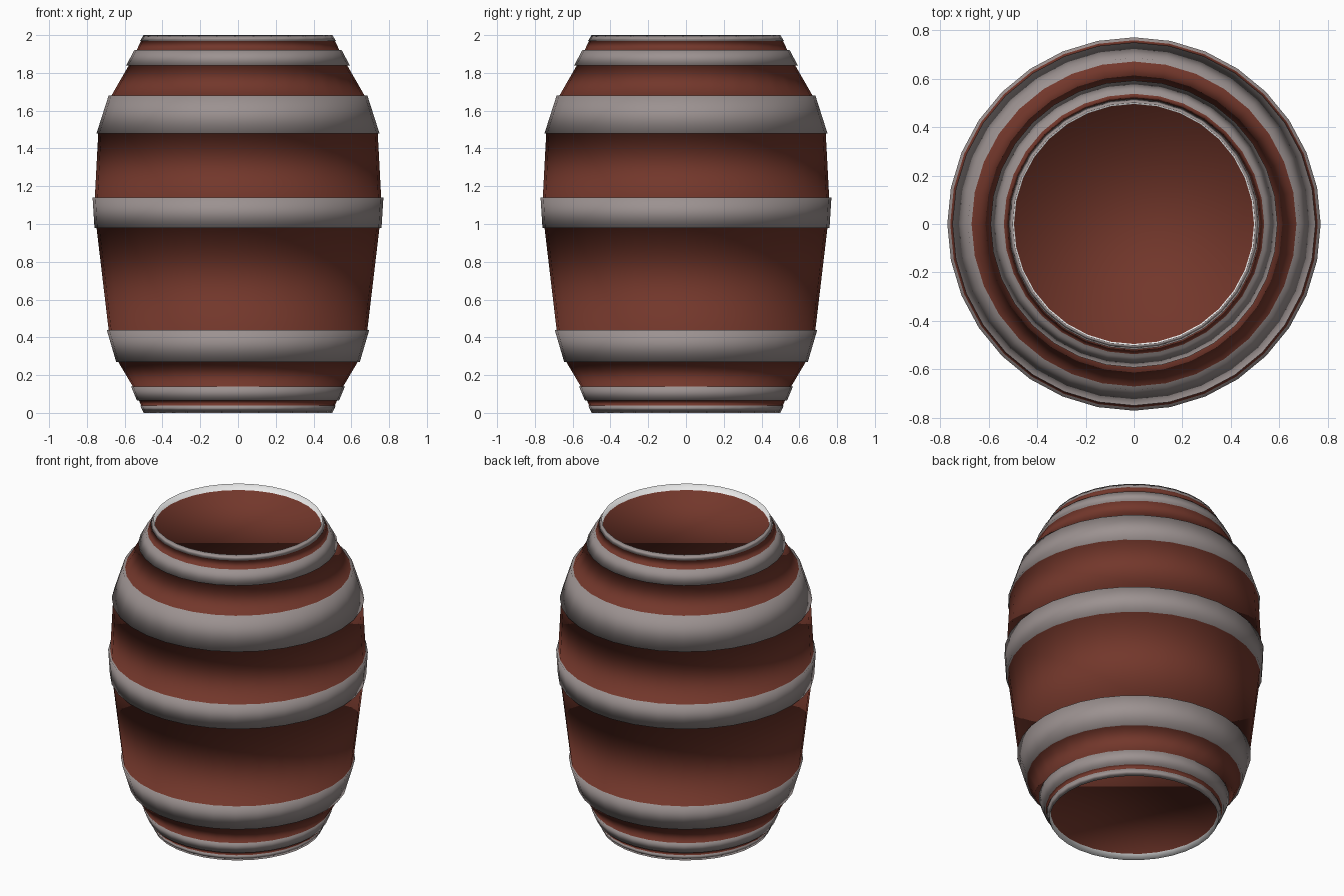
import bpy, bmesh, math

if "Cube" in bpy.data.objects:
    bpy.data.objects.remove(bpy.data.objects["Cube"])

SIDES = 32

def make_material(name, rgb):
    m = bpy.data.materials.new(name)
    m.diffuse_color = (*rgb, 1.0)
    m.use_nodes = True
    m.node_tree.nodes["Principled BSDF"].inputs["Base Color"].default_value = m.diffuse_color
    return m

WOOD, HOOP, RIM = 0, 1, 2
materials = [
    make_material("red_brown_wood", (0.17, 0.038, 0.024)),
    make_material("grey_hoop", (0.33, 0.285, 0.28)),
    make_material("light_rim", (0.8, 0.8, 0.8)),
]

# Profile from the recessed bottom head, up the outside, to the recessed top head:
# (radius, height, colour of the strip that starts here)
profile = [
    (0.495, 0.04, RIM),
    (0.50, 0.00, HOOP),                                          # bottom lip
    (0.518, 0.04, HOOP), (0.513, 0.04, WOOD),
    (0.524, 0.065, HOOP), (0.535, 0.065, HOOP),                  # lower small hoop
    (0.566, 0.14, HOOP), (0.557, 0.14, WOOD),
    (0.634, 0.27, HOOP), (0.645, 0.27, HOOP),                    # lower wide hoop
    (0.695, 0.44, HOOP), (0.685, 0.44, WOOD),
    (0.749, 0.98, HOOP), (0.760, 0.98, HOOP),                    # middle hoop
    (0.770, 1.14, HOOP), (0.758, 1.14, WOOD),
    (0.740, 1.48, HOOP), (0.749, 1.48, HOOP),                    # upper wide hoop
    (0.685, 1.68, HOOP), (0.670, 1.68, WOOD),
    (0.578, 1.84, HOOP), (0.592, 1.84, HOOP),                    # upper small hoop
    (0.549, 1.92, HOOP), (0.537, 1.92, WOOD),
    (0.513, 1.97, HOOP), (0.518, 1.97, HOOP),                    # top lip
    (0.50, 2.00, RIM),
    (0.495, 1.96, WOOD),
]

bm = bmesh.new()
rings = []
for r, z, _ in profile:
    rings.append([bm.verts.new((r * math.cos(2 * math.pi * i / SIDES),
                                r * math.sin(2 * math.pi * i / SIDES), z))
                  for i in range(SIDES)])

# Staves, hoops and lips
for k in range(len(rings) - 1):
    a, b = rings[k], rings[k + 1]
    for i in range(SIDES):
        j = (i + 1) % SIDES
        f = bm.faces.new((a[i], a[j], b[j], b[i]))
        f.material_index = profile[k][2]

# Recessed heads at both ends
bm.faces.new(list(reversed(rings[0]))).material_index = WOOD
bm.faces.new(rings[-1]).material_index = WOOD

bmesh.ops.recalc_face_normals(bm, faces=bm.faces)
for f in bm.faces:
    f.smooth = True

mesh = bpy.data.meshes.new("barrel")
bm.to_mesh(mesh)
bm.free()
for m in materials:
    mesh.materials.append(m)
barrel = bpy.data.objects.new("barrel", mesh)
bpy.context.collection.objects.link(barrel)
